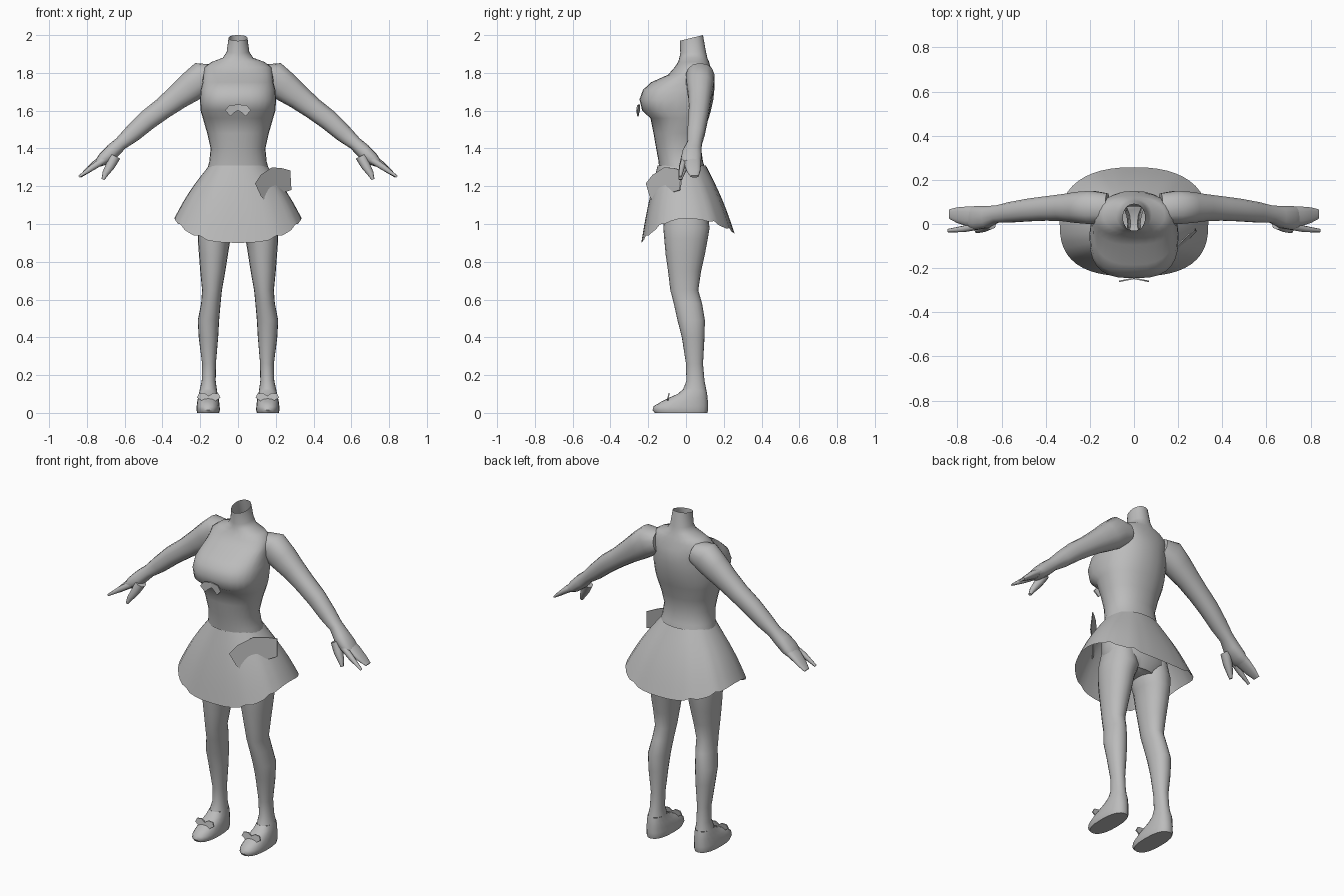
import bpy, bmesh, math
from mathutils import Vector

grey = bpy.data.materials.new("plain grey")
grey.diffuse_color = (0.5, 0.5, 0.5, 1)


def spow(v, e):
    return math.copysign(abs(v) ** e, v)


def finish(name, bm, angle=60, fix=True):
    if fix:
        bmesh.ops.recalc_face_normals(bm, faces=bm.faces)
    me = bpy.data.meshes.new(name)
    bm.to_mesh(me)
    bm.free()
    ob = bpy.data.objects.new(name, me)
    bpy.context.collection.objects.link(ob)
    me.materials.append(grey)
    bpy.ops.object.select_all(action='DESELECT')
    ob.select_set(True)
    bpy.context.view_layer.objects.active = ob
    bpy.ops.object.shade_smooth_by_angle(angle=math.radians(angle))
    return ob


def loft(name, rings, caps=(False, False), angle=60):
    bm = bmesh.new()
    vs = [[bm.verts.new(p) for p in r] for r in rings]
    n = len(rings[0])
    for a, b in zip(vs, vs[1:]):
        for i in range(n):
            j = (i + 1) % n
            bm.faces.new((a[i], a[j], b[j], b[i]))
    if caps[0]:
        bm.faces.new(vs[0][::-1])
    if caps[1]:
        bm.faces.new(vs[-1])
    return finish(name, bm, angle)


def ring(z, x0, x1, yf, yb, nf=2.0, nb=2.0, tilt=0.0, sides=20):
    """Horizontal rounded ring, x0..x1 wide and yf..yb deep."""
    cx, hx, cy, hy = (x0 + x1) / 2, (x1 - x0) / 2, (yf + yb) / 2, (yb - yf) / 2
    out = []
    for i in range(sides):
        t = 2 * math.pi * i / sides
        e = 2 / (nf if math.sin(t) < 0 else nb)
        y = spow(math.sin(t), e)
        out.append((cx + hx * spow(math.cos(t), e), cy + hy * y, z + tilt * y))
    return out


def tube(name, path, side, sides=14, flat=2.3):
    """Limb along a path of (x, y, z, half height, half depth), lying in the xz plane."""
    rings = []
    for k, (x, y, z, r, d) in enumerate(path):
        a, b = path[max(k - 1, 0)], path[min(k + 1, len(path) - 1)]
        dx, dz = b[0] - a[0], b[2] - a[2]
        ln = math.hypot(dx, dz)
        nx, nz = -dz / ln, dx / ln
        rr = []
        for i in range(sides):
            t = 2 * math.pi * i / sides
            c, s = spow(math.cos(t), 2 / flat), spow(math.sin(t), 2 / flat)
            rr.append((side * (x + nx * r * c), y + d * s, z + nz * r * c))
        rings.append(rr)
    return loft(name, rings, (True, True))


# Torso and open neck: z, half width, front y, back y, front squareness, tilt
body = [(0.97, 0.12, -0.09, 0.10, 2, 0), (1.03, 0.20, -0.125, 0.13, 2.2, 0),
        (1.15, 0.195, -0.135, 0.13, 2.2, 0), (1.25, 0.175, -0.14, 0.115, 2.2, 0),
        (1.33, 0.152, -0.145, 0.09, 2.2, 0), (1.40, 0.145, -0.158, 0.08, 2.2, 0),
        (1.48, 0.163, -0.172, 0.095, 2.2, 0), (1.56, 0.186, -0.188, 0.12, 2.4, 0),
        (1.60, 0.198, -0.232, 0.132, 2.8, 0), (1.66, 0.202, -0.246, 0.145, 2.8, 0),
        (1.71, 0.198, -0.228, 0.15, 2.7, 0), (1.75, 0.188, -0.185, 0.15, 2.5, 0),
        (1.79, 0.185, -0.095, 0.143, 2.5, 0), (1.83, 0.178, -0.06, 0.13, 2.4, 0),
        (1.858, 0.14, -0.042, 0.122, 2.2, 0), (1.88, 0.08, -0.035, 0.113, 2, 0),
        (1.91, 0.06, -0.03, 0.105, 2, 0.005), (1.985, 0.05, -0.033, 0.09, 2, 0.015)]
loft("torso", [ring(z, -w, w, f, b, n, 2.2, t, 28) for z, w, f, b, n, t in body], (True, False))

# Skirt: flared sheet with a longer front and back and a scalloped hem
N = 48
rings = []
top = ring(1.31, -0.152, 0.152, -0.15, 0.105, 2.2, 2.2, 0, N)
hem = ring(0, -0.337, 0.337, -0.237, 0.257, 2.7, 2.4, 0, N)
for s in range(7):
    t = s / 6
    rr = []
    for i, (a, h) in enumerate(zip(top, hem)):
        y = h[1]
        drop = 0.13 * (y / 0.237) ** 2 if y < 0 else 0.08 * (y / 0.257) ** 2
        z = 1.03 - drop + (0.012 if i % 4 == 0 and i % 12 else 0)
        bulge = t + 0.07 * math.sin(math.pi * t)
        rr.append((a[0] + (h[0] - a[0]) * bulge, a[1] + (y - a[1]) * bulge, a[2] + (z - a[2]) * t))
    rings.append(rr)
loft("skirt", rings)

# Leg with shoe: z, inner x, outer x, front y, back y
leg = [(1.08, 0.03, 0.19, -0.11, 0.11), (0.98, 0.015, 0.213, -0.12, 0.125),
       (0.92, 0.04, 0.213, -0.115, 0.115), (0.84, 0.053, 0.207, -0.108, 0.10),
       (0.75, 0.067, 0.20, -0.095, 0.08), (0.65, 0.085, 0.19, -0.083, 0.065),
       (0.58, 0.092, 0.195, -0.065, 0.085), (0.49, 0.10, 0.213, -0.045, 0.10),
       (0.40, 0.105, 0.208, -0.022, 0.098), (0.26, 0.117, 0.19, 0.0, 0.09),
       (0.17, 0.118, 0.192, 0.002, 0.098), (0.125, 0.112, 0.202, -0.015, 0.107)]
shoe = [(0.125, 0.112, 0.202, -0.015, 0.107), (0.10, 0.108, 0.208, -0.045, 0.112),
        (0.08, 0.103, 0.212, -0.09, 0.114), (0.06, 0.10, 0.216, -0.13, 0.116),
        (0.035, 0.097, 0.219, -0.172, 0.117), (0.015, 0.096, 0.22, -0.177, 0.117),
        (0.0, 0.10, 0.216, -0.165, 0.113)]

# Arm, finger and thumb paths: x, y, z, half height, half depth
arm = [(0.12, 0.07, 1.785, 0.06, 0.07), (0.19, 0.075, 1.772, 0.088, 0.077),
       (0.25, 0.075, 1.725, 0.08, 0.072), (0.32, 0.074, 1.672, 0.067, 0.062),
       (0.40, 0.07, 1.61, 0.057, 0.056), (0.48, 0.063, 1.55, 0.054, 0.052),
       (0.56, 0.053, 1.478, 0.047, 0.047), (0.62, 0.045, 1.427, 0.036, 0.040),
       (0.665, 0.032, 1.385, 0.04, 0.05), (0.71, 0.028, 1.345, 0.036, 0.055),
       (0.74, 0.028, 1.322, 0.022, 0.05)]
fingers = [(0.70, 0.035, 1.35, 0.026, 0.045), (0.755, 0.035, 1.315, 0.021, 0.045),
           (0.80, 0.04, 1.28, 0.014, 0.036), (0.835, 0.045, 1.252, 0.007, 0.022)]
forefinger = [(0.70, -0.005, 1.345, 0.02, 0.02), (0.77, -0.022, 1.30, 0.016, 0.015),
              (0.842, -0.03, 1.25, 0.006, 0.008)]
thumb = [(0.65, 0.005, 1.36, 0.03, 0.03), (0.675, -0.01, 1.31, 0.025, 0.026),
         (0.70, -0.022, 1.27, 0.018, 0.018), (0.715, -0.03, 1.236, 0.008, 0.01)]


def plate(name, pts, depth):
    """Thin panel: outline in x and z with y given by a function."""
    bm = bmesh.new()
    f = bm.faces.new([bm.verts.new((x, depth(x, z), z)) for x, z in pts])
    ext = bmesh.ops.extrude_face_region(bm, geom=[f])
    bmesh.ops.translate(bm, vec=Vector((0, 0.007, 0)),
                        verts=[v for v in ext["geom"] if isinstance(v, bmesh.types.BMVert)])
    finish(name, bm, 30)


for side, tag in ((-1, "right"), (1, "left")):
    def mir(rows, n):
        return [ring(z, *sorted((side * a, side * b)), f, bk, n, n) for z, a, b, f, bk in rows]
    loft(tag + "_leg", mir(leg, 2.1))
    loft(tag + "_shoe", mir(shoe, 2.4), (False, True), 50)
    tube(tag + "_arm", arm, side)
    tube(tag + "_fingers", fingers, side)
    tube(tag + "_forefinger", forefinger, side, 8)
    tube(tag + "_thumb", thumb, side, 8)
    # Chest bow halves
    plate(tag + "_chest_bow", [(0, 1.632), (side * 0.045, 1.63), (side * 0.068, 1.602),
                               (side * 0.04, 1.57), (side * 0.022, 1.588), (0, 1.602)],
          lambda x, z: -0.25 - 0.2 * abs(x))
    # Shoe bow wings
    cx = side * 0.155
    for w in (-1, 1):
        plate(tag + "_shoe_bow", [(cx, 0.09), (cx + w * 0.022, 0.105), (cx + w * 0.052, 0.102),
                                  (cx + w * 0.062, 0.08), (cx + w * 0.045, 0.07),
                                  (cx + w * 0.03, 0.055), (cx, 0.07)],
              lambda x, z: -0.098 + 0.2 * (z - 0.08))

# Hip bow wrapping the side of the skirt
plate("hip_bow", [(0.09, 1.215), (0.12, 1.26), (0.18, 1.30), (0.235, 1.295), (0.277, 1.283),
                  (0.283, 1.18), (0.25, 1.17), (0.21, 1.18), (0.16, 1.095), (0.12, 1.15)],
      lambda x, z: -0.20 + 0.95 * max(0, x - 0.09) - 0.15 * (1.3 - z))
